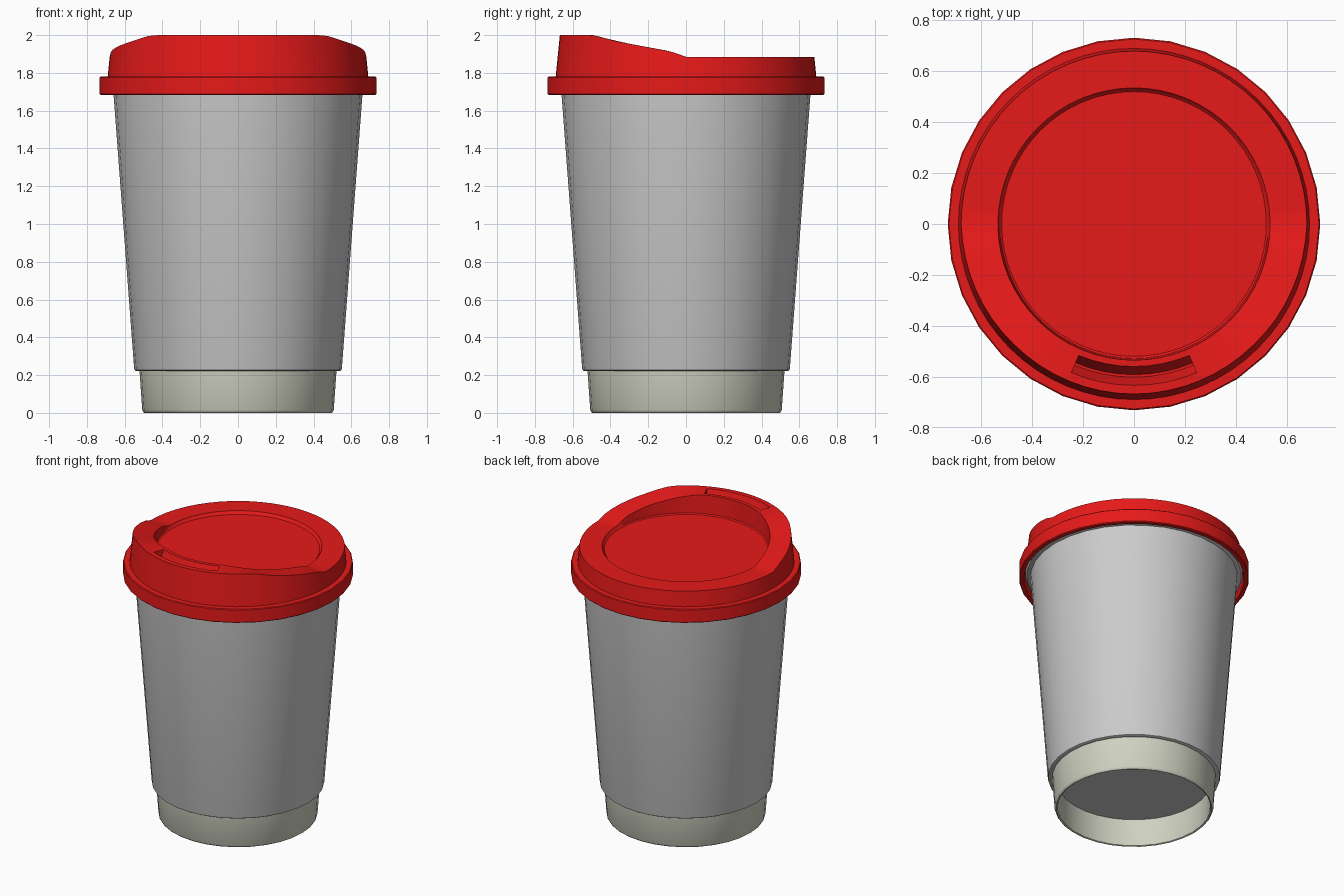
import bpy, bmesh
from math import cos, sin, pi, radians

if "Cube" in bpy.data.objects:
    bpy.data.objects.remove(bpy.data.objects["Cube"])


def material(name, color):
    m = bpy.data.materials.new(name)
    m.diffuse_color = (*color, 1)
    m.use_nodes = True
    m.node_tree.nodes["Principled BSDF"].inputs["Base Color"].default_value = m.diffuse_color
    return m


def finish(name, bm, mat=None):
    bmesh.ops.recalc_face_normals(bm, faces=bm.faces)
    me = bpy.data.meshes.new(name)
    bm.to_mesh(me)
    bm.free()
    ob = bpy.data.objects.new(name, me)
    bpy.context.collection.objects.link(ob)
    if mat:
        me.materials.append(mat)
    return ob


def smooth(ob, angle=30):
    bpy.ops.object.select_all(action='DESELECT')
    ob.select_set(True)
    bpy.context.view_layer.objects.active = ob
    bpy.ops.object.shade_smooth_by_angle(angle=radians(angle))


def lathe(name, profile, segs=32, mat=None, closed=False):
    """Revolve (radius, z) points; z may be a function of y. Radius 0 makes a pole."""
    bm = bmesh.new()
    rings = []
    for r, z in profile:
        if r == 0:
            rings.append([bm.verts.new((0, 0, z))] * segs)
            continue
        ring = []
        for i in range(segs):
            a = 2 * pi * i / segs
            h = z(r * sin(a)) if callable(z) else z
            ring.append(bm.verts.new((r * cos(a), r * sin(a), h)))
        rings.append(ring)
    pairs = list(zip(rings, rings[1:]))
    if closed:
        pairs.append((rings[-1], rings[0]))
    for p, q in pairs:
        for i in range(segs):
            j = (i + 1) % segs
            bm.faces.new(dict.fromkeys((p[i], p[j], q[j], q[i])))
    return finish(name, bm, mat)


def lid_height(y):
    """Lid top seen from the side: high at the front, dipping to the back."""
    pts = [(-0.49, 2.0), (-0.36, 1.965), (-0.08, 1.914), (0.0, 1.885)]
    if y <= pts[0][0]:
        return 2.0
    for (y0, z0), (y1, z1) in zip(pts, pts[1:]):
        if y <= y1:
            return z0 + (z1 - z0) * (y - y0) / (y1 - y0)
    return 1.885


red = material("lid_red", (0.8, 0.01, 0.01))
olive = material("base_olive", (0.62, 0.64, 0.53))

# Hollow foot of the cup
smooth(lathe("cup_base", [(0.522, 0.23), (0.507, 0.015), (0.502, 0.004), (0.496, 0.0),
                          (0.488, 0.004), (0.485, 0.015), (0.49, 0.23)],
             mat=olive, closed=True), 40)

# Recessed bottom disc
lathe("cup_bottom", [(0, 0.195), (0.495, 0.195), (0.495, 0.215), (0, 0.215)])

# Tapered sleeve with a rolled lip under the lid
smooth(lathe("cup_sleeve", [(0.505, 0.225), (0.54, 0.222), (0.547, 0.226), (0.55, 0.236),
                            (0.66, 1.70), (0.685, 1.705), (0.695, 1.725), (0.69, 1.75),
                            (0.665, 1.76), (0.64, 1.75)]), 40)

# Lid skirt
smooth(lathe("lid_rim", [(0.69, 1.78), (0.727, 1.78), (0.732, 1.775), (0.732, 1.689),
                         (0.727, 1.684), (0.703, 1.684), (0.70, 1.69), (0.70, 1.765),
                         (0.66, 1.765), (0.66, 1.78)], mat=red, closed=True))

# Lid crown with the round recess
crown = lathe("lid_crown", [(0, 1.77), (0.691, 1.77), (0.689, 1.79), (0.67, lid_height),
                            (0.535, lid_height), (0.528, 1.872), (0.52, 1.865), (0, 1.865)],
              segs=64, mat=red)
for v in crown.data.vertices:  # keep the wall slope even where the crown is low
    r = (v.co.x ** 2 + v.co.y ** 2) ** 0.5
    if abs(r - 0.67) < 0.001:
        k = (0.69 - 0.1 * (v.co.z - 1.78)) / r
        v.co.x *= k
        v.co.y *= k

# Sipping slot: V-shaped arc cut into the high front
bm = bmesh.new()
section = [(0.555, 2.05), (0.56, 2.0), (0.592, 1.91), (0.602, 1.91), (0.634, 2.0), (0.639, 2.05)]
rows = []
for i in range(9):
    a = radians(-90 - 22.8 + 45.6 * i / 8)
    rows.append([bm.verts.new((r * cos(a), r * sin(a), z)) for r, z in section])
n = len(section)
for p, q in zip(rows, rows[1:]):
    for i in range(n):
        j = (i + 1) % n
        bm.faces.new((p[i], p[j], q[j], q[i]))
bm.faces.new(rows[0])
bm.faces.new(rows[-1])
cutter = finish("slot_cutter", bm, red)
cutter.hide_render = True

mod = crown.modifiers.new("slot", 'BOOLEAN')
mod.operation = 'DIFFERENCE'
mod.solver = 'EXACT'
mod.object = cutter
bpy.context.view_layer.objects.active = crown
bpy.ops.object.modifier_apply(modifier=mod.name)
bpy.data.objects.remove(cutter)
smooth(crown)
